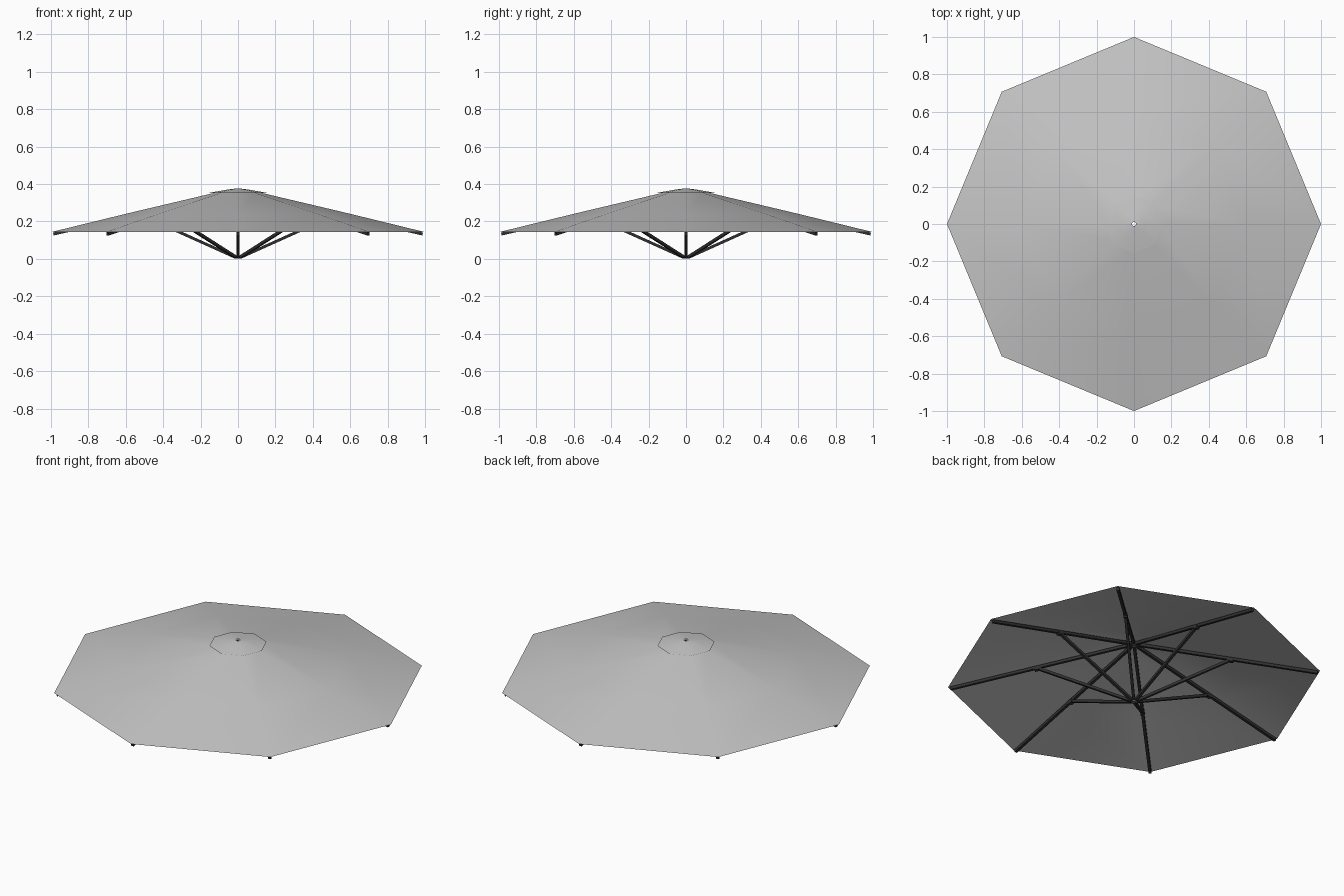
import bpy, bmesh, math
from mathutils import Vector

if "Cube" in bpy.data.objects:
    bpy.data.objects.remove(bpy.data.objects["Cube"])

N = 8  # panels / ribs


def material(name, v):
    m = bpy.data.materials.new(name)
    m.diffuse_color = (v, v, v, 1)
    m.use_nodes = True
    m.node_tree.nodes["Principled BSDF"].inputs["Base Color"].default_value = m.diffuse_color
    return m


fabric = material("grey fabric", 0.56)
metal = material("black metal", 0.03)


def finish(name, bm, mat, smooth):
    me = bpy.data.meshes.new(name)
    bm.to_mesh(me)
    bm.free()
    me.materials.append(mat)
    for p in me.polygons:
        p.use_smooth = smooth
    ob = bpy.data.objects.new(name, me)
    bpy.context.collection.objects.link(ob)
    return ob


def octagon_shell(name, profile):
    """Eight-sided sheet from (radius, height) points, outside to inside."""
    bm = bmesh.new()
    rings = [[bm.verts.new((r * math.cos(i * math.tau / N), r * math.sin(i * math.tau / N), z))
              for i in range(N)] for r, z in profile]
    for a, b in zip(rings, rings[1:]):
        for i in range(N):
            j = (i + 1) % N
            bm.faces.new((a[i], a[j], b[j], b[i]))
    return finish(name, bm, fabric, True)


def add_bar(bm, start, end, angle, size):
    """Square bar between two (radius, height) points in a radial plane."""
    side = Vector((-math.sin(angle), math.cos(angle), 0))
    p, q = [Vector((r * math.cos(angle), r * math.sin(angle), z)) for r, z in (start, end)]
    up = (q - p).normalized().cross(side)
    corners = [(-1, -1), (1, -1), (1, 1), (-1, 1)]
    ends = [[bm.verts.new(c + (side * s + up * t) * size / 2) for s, t in corners] for c in (p, q)]
    for i in range(4):
        j = (i + 1) % 4
        bm.faces.new((ends[0][i], ends[0][j], ends[1][j], ends[1][i]))
    bm.faces.new(ends[0][::-1])
    bm.faces.new(ends[1])


def radial_bars(name, start, end, size):
    bm = bmesh.new()
    for i in range(N):
        add_bar(bm, start, end, i * math.tau / N, size)
    bmesh.ops.recalc_face_normals(bm, faces=bm.faces)
    return finish(name, bm, metal, False)


# Main cloth and the small vent cap, both open at the pole
octagon_shell("canopy", [(1, .143), (.6, .241), (.13, .352), (.05, .366), (.012, .37)])
octagon_shell("vent_cap", [(.155, .353), (.06, .370), (.012, .376)])

# Ribs below the cloth, struts from the runner, and their hinges
radial_bars("ribs", (.018, .355), (.987, .133), .016)
radial_bars("struts", (.016, .009), (.52, .236), .015)
radial_bars("hinges", (.508, .237), (.535, .231), .022)
